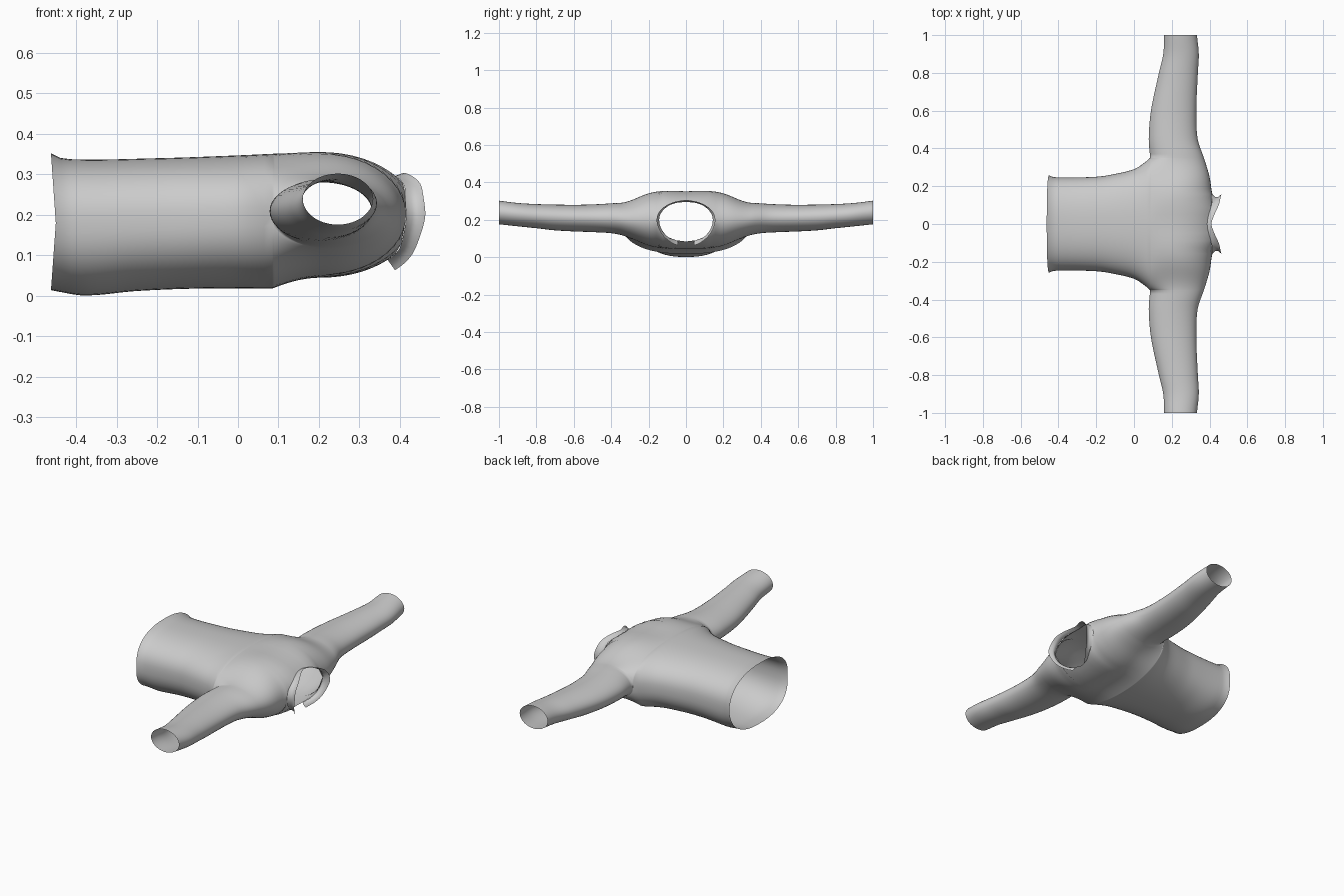
import bpy, bmesh
from math import sin, cos, pi, asin, sqrt

if "Cube" in bpy.data.objects:
    bpy.data.objects.remove(bpy.data.objects["Cube"])


def curve(table, t):
    """Smooth interpolation through (t, value) pairs."""
    n = len(table)
    if t <= table[0][0]:
        return table[0][1]
    if t >= table[-1][0]:
        return table[-1][1]
    i = max(k for k in range(n - 1) if table[k][0] <= t)

    def slope(k):
        a, b = table[max(k - 1, 0)], table[min(k + 1, n - 1)]
        return (b[1] - a[1]) / (b[0] - a[0])
    (x0, y0), (x1, y1) = table[i], table[i + 1]
    d = x1 - x0
    u = (t - x0) / d
    return (y0 * (1 + 2 * u) * (1 - u) ** 2 + slope(i) * d * u * (1 - u) ** 2
            + y1 * u * u * (3 - 2 * u) + slope(i + 1) * d * u * u * (u - 1))


# Torso profiles along x
WIDTH = [(-.45, .258), (-.42, .247), (-.2, .25), (-.1, .265), (0, .29), (.05, .32), (.085, .35)]
TOP = [(-.45, .352), (-.42, .338), (-.2, .34), (0, .347), (.085, .351)]
BOTTOM = [(-.45, .014), (-.38, .001), (-.25, .012), (-.1, .018), (.085, .018)]
# Shoulder and sleeve profiles along |y|
MID = [(0, .2), (.3, .2), (.4, .208), (.6, .212), (.8, .221), (1, .24)]
UP = [(0, .152), (.12, .155), (.2, .142), (.3, .102), (.36, .085), (.5, .072), (.8, .063), (.9, .06), (1, .062)]
DOWN = [(0, .155), (.12, .152), (.2, .137), (.3, .098), (.36, .083), (.5, .076), (.7, .072), (.8, .066), (1, .064)]
BACK = [(0, .085), (.35, .085), (.45, .078), (.6, .09), (.8, .132), (.9, .155), (1, .16)]
FRONT = [(0, .44), (.1, .438), (.157, .415), (.25, .4), (.35, .37), (.45, .337), (.6, .33), (.8, .338), (.9, .343), (1, .333)]

M, NECK, ROWS, ARC = 32, 12, 26, 22
P = 2 / 2.4


def spow(v):
    return abs(v) ** P * (1 if v > 0 else -1)


def column(j):
    th = pi * j / M
    c = 0 if j * 2 == M else cos(th)
    return spow(c), spow(max(sin(th), 0)) if 0 < j < M else 0


NECK_W = .35 * column(NECK)[0]


def torso_point(x, j, s):
    c, h = column(j)
    mid = .18 + .02 * (x + .45) / .535
    z = mid + h * ((curve(TOP, x) if s > 0 else curve(BOTTOM, x)) - mid)
    hem = .012 * h * max(0, (-.38 - x) / .07)
    return (x - hem, curve(WIDTH, x) * c, z)


def arc_point(y, s, a, ring_h):
    """Point on the shoulder/sleeve section at y; a runs 0 (back) to pi (front)."""
    v = abs(y)
    r = curve(UP if s > 0 else DOWN, v)
    xb, xf = curve(BACK, v), curve(FRONT, v)
    k = min(.5, .34 + max(0, v - .1) * .5)
    xc = xb + k * (xf - xb)
    if a <= pi / 2:
        x = xc - (xc - xb) * cos(a)
        h = sqrt(max(0, ring_h ** 2 + (r * r - ring_h ** 2) * sin(a) ** 2))
    else:
        x = xc - (xf - xc) * cos(a)
        h = r * sin(a) if a < pi - 1e-6 else 0
    return (x, y, curve(MID, v) + s * h)


def neck_angle(y, s):
    if abs(y) >= NECK_W - 1e-6:
        return pi
    h = (.096 if s > 0 else .116) * sqrt(1 - (y / NECK_W) ** 2)
    return pi - asin(h / curve(UP if s > 0 else DOWN, abs(y)))


def add_grid(bm, grid):
    vs = [[bm.verts.new(p) for p in line] for line in grid]
    for a, b in zip(vs, vs[1:]):
        for i in range(len(a) - 1):
            bm.faces.new((a[i], a[i + 1], b[i + 1], b[i]))


def finish(bm, name):
    bmesh.ops.remove_doubles(bm, verts=bm.verts, dist=.0004)
    bmesh.ops.recalc_face_normals(bm, faces=bm.faces)
    me = bpy.data.meshes.new(name)
    bm.to_mesh(me)
    bm.free()
    for f in me.polygons:
        f.use_smooth = True
    ob = bpy.data.objects.new(name, me)
    bpy.context.collection.objects.link(ob)
    return ob


# Shirt shell: upper and lower sheets of the torso, then both sleeves
bm = bmesh.new()
for s in (1, -1):
    grid = []
    for j in range(M + 1):
        line = [torso_point(-.45 + .535 * i / ROWS, j, s) for i in range(ROWS + 1)]
        y = line[-1][1]
        ring_h = abs(line[-1][2] - .2)
        end = neck_angle(y, s)
        line += [arc_point(y, s, end * i / ARC, ring_h) for i in range(1, ARC + 1)]
        grid.append(line)
    add_grid(bm, grid)
    for side in (1, -1):
        add_grid(bm, [[arc_point(side * (.35 + .65 * n / 32), s, pi * i / ARC, 0)
                       for i in range(ARC + 1)] for n in range(33)])
finish(bm, "shirt_body")

# Collar: thin band around the neck, open at the lower middle
bm = bmesh.new()
inner = []
N = 48
for i in range(N + 1):
    ph = -pi / 2 + .3 + (2 * pi - .6) * i / N
    s = 1 if sin(ph) >= 0 else -1
    y = NECK_W * cos(ph)
    x, y, z = arc_point(y, s, neck_angle(y, s), 0)
    side, low = abs(cos(ph)), max(0, -sin(ph))
    lift = .022 + .026 * side - .012 * low
    rows = []
    for t in (0, .33, .66, 1):
        rows.append((x + lift * t, y * (1 - .1 * sin(pi * t)),
                     z + t * (.008 * max(0, sin(ph)) - .028 * low ** 2)))
    inner.append(rows)
add_grid(bm, inner)
finish(bm, "collar")
